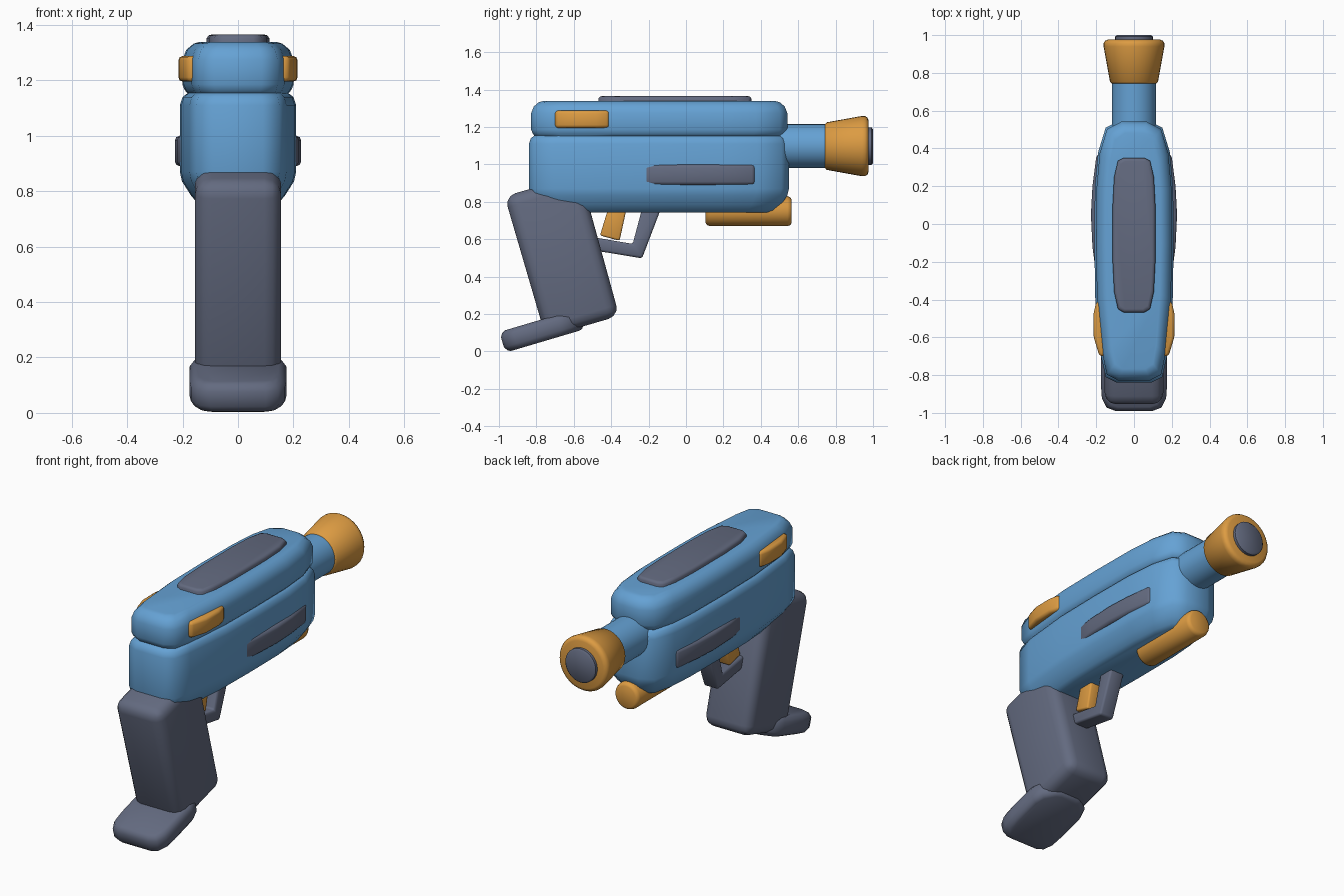
import bpy, bmesh
from math import radians, sin, cos, pi
from mathutils import Matrix, Vector

if "Cube" in bpy.data.objects:
    bpy.data.objects.remove(bpy.data.objects["Cube"], do_unlink=True)


def material(name, rgb):
    m = bpy.data.materials.new(name)
    m.use_nodes = True
    m.diffuse_color = (*rgb, 1)
    m.node_tree.nodes["Principled BSDF"].inputs["Base Color"].default_value = (*rgb, 1)
    return m


BLUE = material("blue", (0.13, 0.36, 0.66))
GREY = material("slate grey", (0.125, 0.145, 0.215))
ORANGE = material("orange", (0.72, 0.33, 0.055))


def finish(name, bm, mat, angle=50):
    """Smooth shading with sharp edges, then link the object."""
    bmesh.ops.recalc_face_normals(bm, faces=bm.faces[:])
    for f in bm.faces:
        f.smooth = True
    for e in bm.edges:
        e.smooth = e.calc_face_angle(0) < radians(angle)
    mesh = bpy.data.meshes.new(name)
    bm.to_mesh(mesh)
    bm.free()
    mesh.materials.append(mat)
    ob = bpy.data.objects.new(name, mesh)
    bpy.context.collection.objects.link(ob)
    return ob


def skin(bm, rings):
    """Join rings of points and close both ends."""
    rows = [[bm.verts.new(p) for p in ring] for ring in rings]
    n = len(rows[0])
    for a, b in zip(rows, rows[1:]):
        for i in range(n):
            j = (i + 1) % n
            bm.faces.new((a[i], a[j], b[j], b[i]))
    bm.faces.new(rows[0])
    bm.faces.new(rows[-1])


def loft(name, half, levels, mat, matrix=Matrix()):
    """Symmetric plan outline stacked through (height, inset) levels."""
    plan = half + [(-x, y) for x, y in reversed(half)]
    ys = [y for _, y in plan]
    mid, hy = (max(ys) + min(ys)) / 2, (max(ys) - min(ys)) / 2
    hx = max(x for x, _ in plan)
    rings = [[(x * (1 - d / hx), mid + (y - mid) * (1 - d / hy), z) for x, y in plan]
             for z, d in levels]
    bm = bmesh.new()
    skin(bm, rings)
    bm.transform(matrix)
    return finish(name, bm, mat)


def prism(name, pts, axis, lo, hi, mat, bevel, segments=2, side=1):
    """Polygon extruded along x or z, with rounded edges."""
    if axis == "x":
        rings = [[(w, u, v) for u, v in pts] for w in (lo, hi)]
    else:
        rings = [[(side * u, v, w) for u, v in pts] for w in (lo, hi)]
    bm = bmesh.new()
    skin(bm, rings)
    bmesh.ops.recalc_face_normals(bm, faces=bm.faces[:])
    edges = [e for e in bm.edges if e.calc_face_angle(0) > radians(30)]
    bmesh.ops.bevel(bm, geom=edges, offset=bevel, segments=segments, profile=0.5,
                    affect="EDGES", clamp_overlap=True)
    return finish(name, bm, mat)


def lathe(name, profile, z, mat, n=32):
    """Turned part along y from (y, radius) points."""
    bm = bmesh.new()
    skin(bm, [[(r * cos(2 * pi * i / n), y, z + r * sin(2 * pi * i / n))
               for i in range(n)] for y, r in profile])
    return finish(name, bm, mat)


# Two-part body
lower_plan = [(0.09, -0.84), (0.15, -0.81), (0.175, -0.7), (0.205, -0.4), (0.21, -0.1),
              (0.207, 0.2), (0.19, 0.38), (0.15, 0.51), (0.07, 0.55)]
upper_plan = [(x * 0.955, y * 0.985) for x, y in lower_plan]
loft("lower_body", lower_plan,
     [(0.742, 0.09), (0.755, 0.065), (0.785, 0.04), (0.835, 0.008), (0.87, 0),
      (1.11, 0), (1.14, 0.01), (1.155, 0.03)], BLUE)
loft("upper_body", upper_plan,
     [(1.145, 0.025), (1.165, 0.008), (1.185, 0), (1.275, 0), (1.31, 0.014),
      (1.332, 0.04), (1.338, 0.06)], BLUE)

# Top plate
top_plan = [(0.055, -0.468), (0.085, -0.45), (0.105, -0.36), (0.113, -0.2), (0.113, 0.1),
            (0.105, 0.25), (0.085, 0.335), (0.055, 0.35)]
loft("top_plate", top_plan, [(1.32, 0), (1.352, 0), (1.362, 0.007), (1.365, 0.018)], GREY)

# Side plates on both flanks
grey_strip = [(0.15, 0.37), (0.198, 0.37), (0.22, 0.2), (0.228, 0.05), (0.22, -0.12),
              (0.203, -0.25), (0.15, -0.25)]
orange_strip = [(0.14, -0.7), (0.183, -0.7), (0.213, -0.6), (0.215, -0.48),
                (0.2, -0.41), (0.14, -0.41)]
for label, s in (("left", 1), ("right", -1)):
    prism(label + "_lower_strip", grey_strip, "z", 0.89, 1.0, GREY, 0.018, side=s)
    prism(label + "_upper_strip", orange_strip, "z", 1.195, 1.288, ORANGE, 0.016, side=s)

# Barrel, flared muzzle and tip
lathe("barrel", [(0.4, 0.117), (0.78, 0.117)], 1.098, BLUE)
lathe("muzzle", [(0.742, 0.115), (0.752, 0.127), (0.94, 0.161), (0.957, 0.161),
                 (0.97, 0.153), (0.976, 0.138)], 1.098, ORANGE)
lathe("muzzle_tip", [(0.95, 0.1), (0.992, 0.1), (1.0, 0.09)], 1.098, GREY)

# Canister under the front
lathe("under_canister", [(0.105, 0.062), (0.112, 0.074), (0.127, 0.08), (0.543, 0.08),
                         (0.558, 0.074), (0.565, 0.062)], 0.75, ORANGE)

# Grip and its foot
prism("grip", [(-0.97, 0.83), (-0.565, 0.945), (-0.357, 0.19), (-0.75, 0.077)],
      "x", -0.155, 0.155, GREY, 0.06, 3)
foot_plan = [(0.1, 0), (0.145, 0.018), (0.17, 0.07), (0.175, 0.14), (0.175, 0.32),
             (0.155, 0.38), (0.1, 0.43), (0.06, 0.445)]
loft("grip_foot", foot_plan,
     [(0, 0.03), (0.008, 0.014), (0.03, 0), (0.085, 0), (0.107, 0.014), (0.115, 0.03)],
     GREY, Matrix.Translation(Vector((0, -0.965, -0.006))) @ Matrix.Rotation(radians(16.5), 4, "X"))

# Trigger and guard
prism("trigger", [(-0.405, 0.8), (-0.46, 0.62), (-0.355, 0.592), (-0.31, 0.8)],
      "x", -0.04, 0.04, ORANGE, 0.01)
prism("trigger_guard", [(-0.225, 0.8), (-0.285, 0.575), (-0.52, 0.615), (-0.52, 0.545),
                        (-0.235, 0.498), (-0.12, 0.8)],
      "x", -0.047, 0.047, GREY, 0.012)
